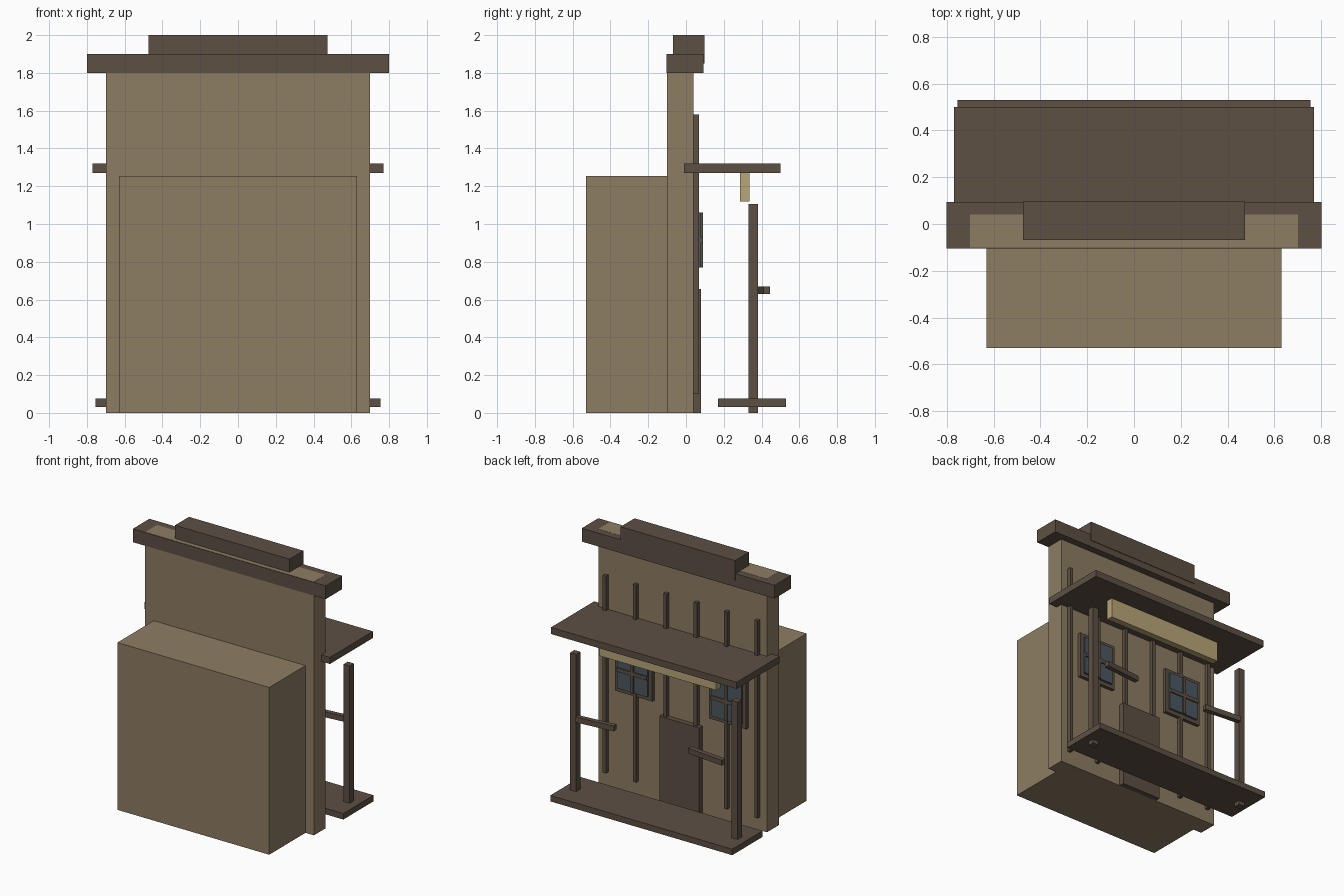
import bpy
from mathutils import Matrix

old = bpy.data.objects.get("Cube")
if old:
    bpy.data.objects.remove(old, do_unlink=True)


def material(name, hex_code):
    def linear(c):
        c /= 255
        return c / 12.92 if c <= 0.04045 else ((c + 0.055) / 1.055) ** 2.4
    rgba = [linear(v) for v in bytes.fromhex(hex_code)] + [1.0]
    m = bpy.data.materials.new(name)
    m.use_nodes = True
    m.diffuse_color = rgba
    bsdf = m.node_tree.nodes["Principled BSDF"]
    bsdf.inputs["Base Color"].default_value = rgba
    bsdf.inputs["Roughness"].default_value = 0.9
    return m


TAN = material("weathered_tan", "8d7d63")
BROWN = material("dark_timber", "5d5044")
CREAM = material("sign_cream", "b9a679")
GLASS = material("window_glass", "4b5861")


def box(name, x, y, z, mat, turn=0.0):
    """Box from (min, max) spans, optionally turned about its vertical axis."""
    bpy.ops.mesh.primitive_cube_add(size=1)
    ob = bpy.context.object
    ob.name = ob.data.name = name
    size = [b - a for a, b in (x, y, z)]
    ob.data.transform(Matrix.Diagonal(size + [1]))
    ob.location = [(a + b) / 2 for a, b in (x, y, z)]
    ob.rotation_euler.z = turn
    ob.data.materials.append(mat)
    return ob


def mid(centre, width):
    return (centre - width / 2, centre + width / 2)


# Main building and tall false-front wall
box("rear_building", mid(0, 1.26), (-0.53, -0.09), (0, 1.255), TAN)
box("facade_wall", mid(0, 1.40), (-0.10, 0.04), (0, 1.901), TAN)

# Stepped cornice
box("cornice", mid(0, 1.60), (-0.104, 0.093), (1.80, 1.90), BROWN)
box("cornice_crest", mid(0, 0.95), (-0.068, 0.097), (1.85, 2.0), BROWN)

# Porch: floor, awning and hanging sign board
box("porch_floor", mid(0, 1.51), (0.17, 0.53), (0.03, 0.075), BROWN)
box("awning", mid(0, 1.54), (-0.01, 0.50), (1.27, 1.32), BROWN)
box("sign_board", mid(0, 0.97), (0.285, 0.335), (1.12, 1.27), CREAM)

# Door
box("door", mid(0, 0.33), (0.03, 0.08), (0, 0.655), BROWN)

# Vertical battens across the facade
for i in range(6):
    box("batten", mid(-0.63 + i * 0.252, 0.026), (0.03, 0.07), (0.10, 1.58), BROWN)

# Mirrored posts, rails and windows
for side, label in ((1, "left"), (-1, "right")):
    box(label + "_post", mid(side * 0.67, 0.05), (0.33, 0.38), (0, 1.105), BROWN)
    box(label + "_rail", mid(side * 0.46, 0.30), mid(0.412, 0.036), (0.63, 0.67),
        BROWN, turn=side * 0.1)
    cx = side * 0.39
    box(label + "_window_frame", mid(cx, 0.31), (0.03, 0.065), (0.74, 1.09), BROWN)
    box(label + "_window_glass", mid(cx, 0.25), (0.05, 0.08), (0.77, 1.06), GLASS)
    box(label + "_window_mullion", mid(cx, 0.025), (0.06, 0.09), (0.77, 1.06), BROWN)
    box(label + "_window_crossbar", mid(cx, 0.25), (0.06, 0.089), (0.90, 0.928), BROWN)
